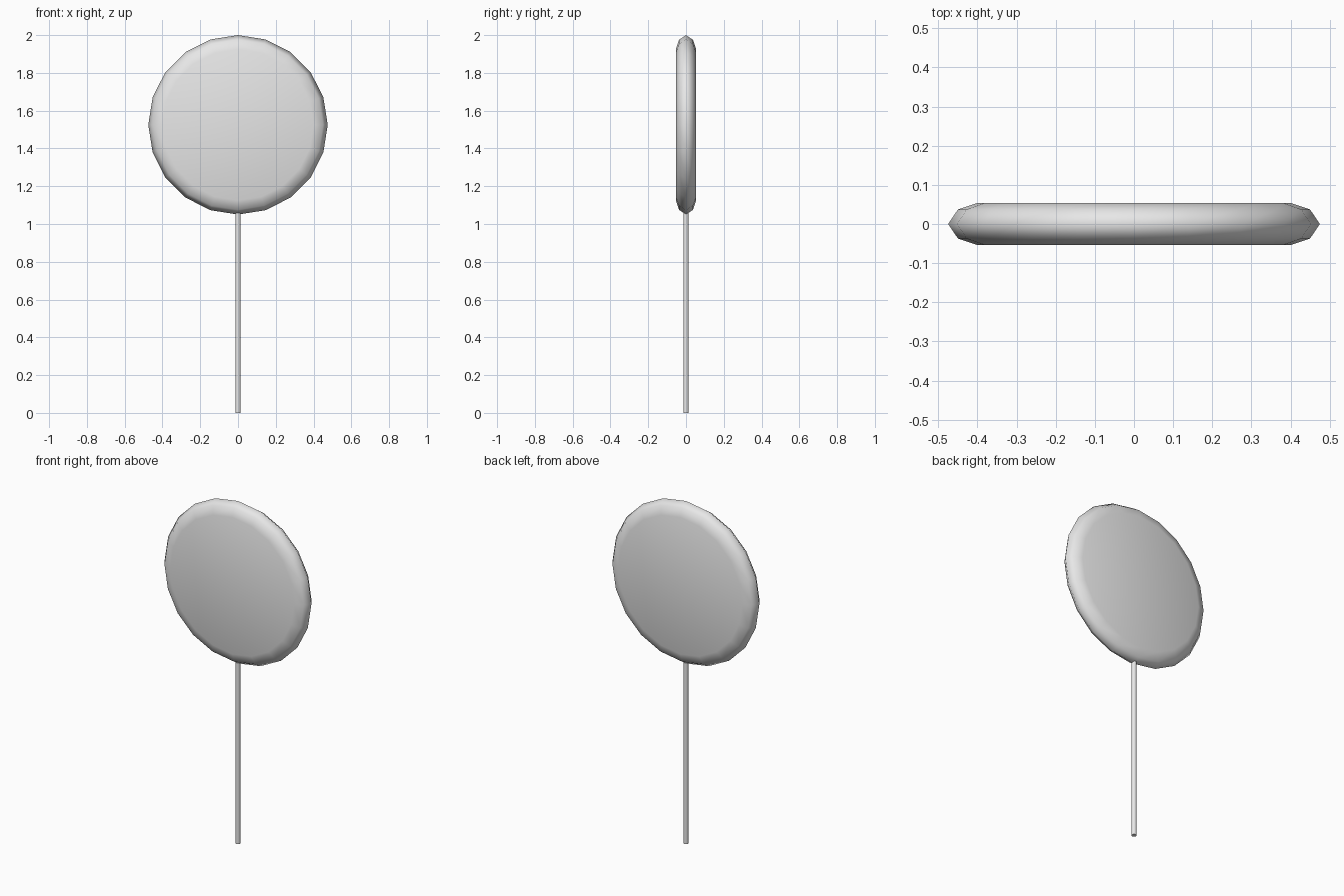
import bpy, bmesh
from math import cos, sin, pi
from mathutils import Matrix

cube = bpy.data.objects.get("Cube")
if cube:
    bpy.data.objects.remove(cube, do_unlink=True)

grey = bpy.data.materials.new("light grey")
grey.use_nodes = True
colour = (0.8, 0.8, 0.8, 1)
grey.diffuse_color = colour
grey.node_tree.nodes["Principled BSDF"].inputs["Base Color"].default_value = colour


def lathe(name, profile, sides, matrix):
    """Turn (radius, height) pairs around the local z axis, with flat caps."""
    bm = bmesh.new()
    rings = []
    for radius, height in profile:
        angles = [2 * pi * i / sides for i in range(sides)]
        rings.append([bm.verts.new((radius * cos(a), radius * sin(a), height)) for a in angles])
    for low, high in zip(rings, rings[1:]):
        for i in range(sides):
            j = (i + 1) % sides
            bm.faces.new((low[i], low[j], high[j], high[i]))
    bm.faces.new(rings[0][::-1])
    bm.faces.new(rings[-1])
    bm.transform(matrix)
    bmesh.ops.recalc_face_normals(bm, faces=bm.faces)
    for face in bm.faces:
        face.smooth = True
    mesh = bpy.data.meshes.new(name)
    bm.to_mesh(mesh)
    bm.free()
    mesh.materials.append(grey)
    obj = bpy.data.objects.new(name, mesh)
    bpy.context.collection.objects.link(obj)
    return obj


# Round head with a bevelled rim, mirrored front to back
half = [(0.40, 0.054), (0.45, 0.037)]
rim = [(r, -h) for r, h in half] + [(0.475, 0)] + half[::-1]
upright = Matrix.Translation((0, 0, 1.525)) @ Matrix.Rotation(pi / 2, 4, "X")
lathe("round_head", rim, 20, upright)

# Thin stick, with crisp ends
stick = lathe("stick", [(0.014, 0), (0.014, 1.07)], 12, Matrix.Identity(4))
for face in stick.data.polygons:
    face.use_smooth = abs(face.normal.z) < 0.5
for edge in stick.data.edges:
    ends = [stick.data.vertices[v].co.z for v in edge.vertices]
    edge.use_edge_sharp = ends[0] == ends[1]
